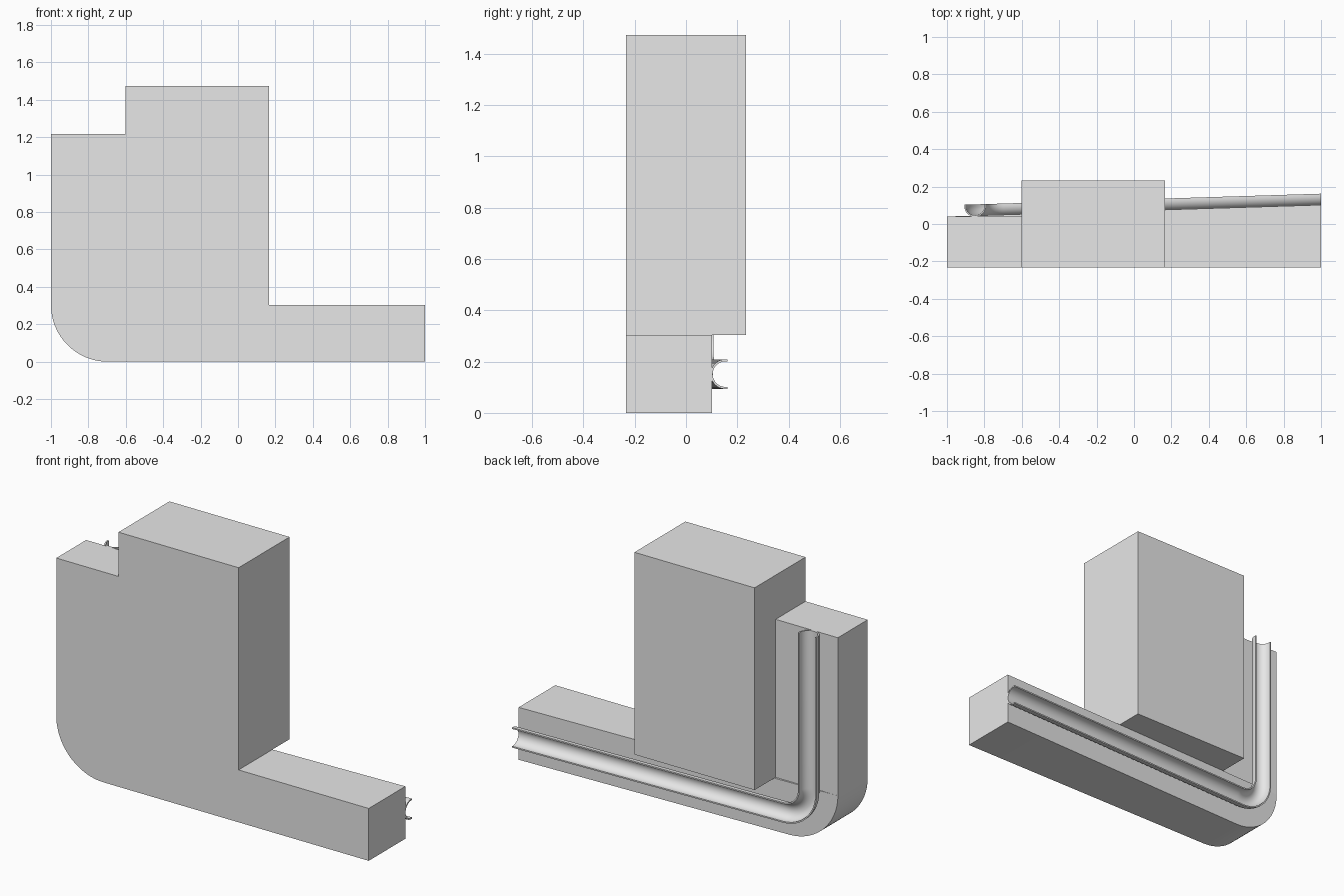
import bpy, bmesh, math

cube = bpy.data.objects.get("Cube")
if cube:
    bpy.data.objects.remove(cube, do_unlink=True)

grey = bpy.data.materials.new("plain_grey")
grey.use_nodes = True
grey.diffuse_color = (0.8, 0.8, 0.8, 1)
grey.node_tree.nodes["Principled BSDF"].inputs["Base Color"].default_value = (0.8, 0.8, 0.8, 1)

FRONT, BACK = -0.233, 0.233
LEG_BACK, SLOPE = 0.04, 0.031
BAND_TOP, LEG_TOP, BLOCK_TOP = 0.303, 1.217, 1.473
BLOCK_X0, BLOCK_X1 = -0.602, 0.167
CORNER_X = -1 + BAND_TOP          # centre of the rounded corner


def slanted(x):
    """Back face of the lower bar, drifting backwards along x."""
    return LEG_BACK + SLOPE * (x + 1)


def finish(name, bm):
    bmesh.ops.recalc_face_normals(bm, faces=bm.faces)
    mesh = bpy.data.meshes.new(name)
    bm.to_mesh(mesh)
    bm.free()
    mesh.materials.append(grey)
    obj = bpy.data.objects.new(name, mesh)
    bpy.context.collection.objects.link(obj)
    bpy.ops.object.select_all(action='DESELECT')
    obj.select_set(True)
    bpy.context.view_layer.objects.active = obj
    bpy.ops.object.shade_smooth_by_angle(angle=math.radians(30))
    return obj


def prism(name, outline, back):
    """Extrude an x-z outline from the front plane to back(x)."""
    bm = bmesh.new()
    near = [bm.verts.new((x, FRONT, z)) for x, z in outline]
    far = [bm.verts.new((x, back(x), z)) for x, z in outline]
    bm.faces.new(near)
    bm.faces.new(far)
    for i in range(len(outline)):
        j = (i + 1) % len(outline)
        bm.faces.new((near[i], near[j], far[j], far[i]))
    return finish(name, bm)


def rectangle(x0, x1, z0, z1):
    return [(x0, z0), (x1, z0), (x1, z1), (x0, z1)]


# Main block and upright leg
prism("main_block", rectangle(BLOCK_X0, BLOCK_X1, BAND_TOP, BLOCK_TOP), lambda x: BACK)
prism("upright_leg", rectangle(-1, BLOCK_X0, BAND_TOP, LEG_TOP), lambda x: LEG_BACK)

# Lower bar with one rounded corner
corner = []
for i in range(25):
    a = math.pi + math.pi / 2 * i / 24
    corner.append((CORNER_X + BAND_TOP * math.cos(a), BAND_TOP + BAND_TOP * math.sin(a)))
prism("lower_bar", corner + [(1, 0), (1, BAND_TOP)], slanted)

# Half-round channel swept down the leg, round the corner and along the bar
OUTER, INNER, SINK, LIP = 0.058, 0.05, 0.052, 0.008
arc = [math.pi + math.pi * i / 20 for i in range(21)]
section = [(OUTER, LIP), (INNER, LIP)]
section += [(INNER * math.cos(a), INNER * math.sin(a)) for a in reversed(arc)]
section += [(-INNER, LIP), (-OUTER, LIP)]
section += [(OUTER * math.cos(a), OUTER * math.sin(a)) for a in arc]

BEND = 0.152
path = [(CORNER_X - BEND, LEG_TOP, -1, 0)]
for i in range(21):
    a = math.pi + math.pi / 2 * i / 20
    c, s = math.cos(a), math.sin(a)
    path.append((CORNER_X + BEND * c, BAND_TOP + BEND * s, c, s))
path.append((1, BAND_TOP - BEND, 0, -1))

bm = bmesh.new()
rings = []
for px, pz, nx, nz in path:
    ring = []
    for u, depth in section:
        x = px + nx * u
        ring.append(bm.verts.new((x, slanted(x) + SINK + depth, pz + nz * u)))
    rings.append(ring)
for r0, r1 in zip(rings, rings[1:]):
    for i in range(len(section)):
        j = (i + 1) % len(section)
        bm.faces.new((r0[i], r0[j], r1[j], r1[i]))
bm.faces.new(rings[0])
bm.faces.new(rings[-1])
finish("half_round_channel", bm)
